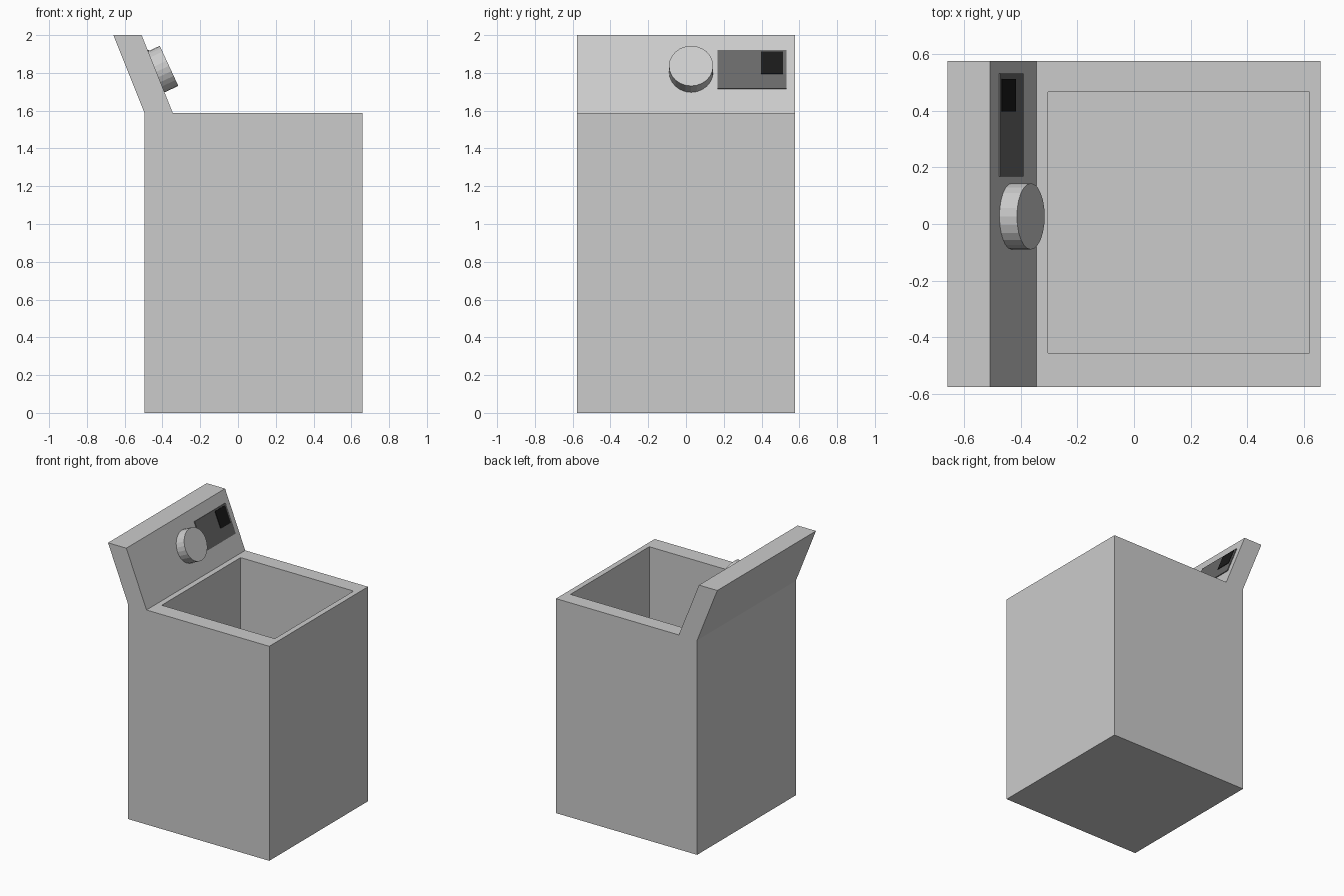
import bpy, bmesh, math
from mathutils import Vector, Matrix

if "Cube" in bpy.data.objects:
    bpy.data.objects.remove(bpy.data.objects["Cube"])


def material(name, v):
    m = bpy.data.materials.new(name)
    m.diffuse_color = (v, v, v, 1)
    m.use_nodes = True
    m.node_tree.nodes["Principled BSDF"].inputs["Base Color"].default_value = m.diffuse_color
    return m


def finish(name, bm, mats=()):
    bmesh.ops.recalc_face_normals(bm, faces=bm.faces)
    me = bpy.data.meshes.new(name)
    bm.to_mesh(me)
    bm.free()
    for m in mats:
        me.materials.append(m)
    ob = bpy.data.objects.new(name, me)
    bpy.context.collection.objects.link(ob)
    return ob


def prism(name, profile, y0, y1, mats=()):
    """Extrude an x/z profile along y."""
    bm = bmesh.new()
    face = bm.faces.new([bm.verts.new((x, y0, z)) for x, z in profile])
    new = bmesh.ops.extrude_face_region(bm, geom=[face])["geom"]
    bmesh.ops.translate(bm, vec=(0, y1 - y0, 0),
                        verts=[g for g in new if isinstance(g, bmesh.types.BMVert)])
    return finish(name, bm, mats)


body_grey = material("body_grey", 0.8)
trim_grey = material("trim_grey", 0.57)
dark = material("display_dark", 0.14)
black = material("screen_black", 0.01)

# Cabinet with darker top trim and open tub, lofted from rectangular rings
OUT = (-0.495, 0.66, -0.577, 0.577)
TUB = (-0.305, 0.62, -0.456, 0.466)
rings = [(OUT, 0), (OUT, 1.515), (OUT, 1.587), (TUB, 1.587), (TUB, 0.15)]
bm = bmesh.new()
loops = [[bm.verts.new((x, y, z)) for x, y in ((a, c), (b, c), (b, d), (a, d))]
         for (a, b, c, d), z in rings]
for k in range(len(loops) - 1):
    for i in range(4):
        j = (i + 1) % 4
        f = bm.faces.new((loops[k][i], loops[k][j], loops[k + 1][j], loops[k + 1][i]))
        f.material_index = 1 if k in (1, 2) else 0
bm.faces.new(loops[0])
bm.faces.new(loops[-1])
finish("cabinet", bm, (body_grey, trim_grey))

# Leaning control panel
BASE, TOP = Vector((-0.345, 1.587)), Vector((-0.51, 2.0))
prism("control_panel", [(-0.495, 1.587), BASE, TOP, (-0.66, 2.0)],
      -0.577, 0.577, (body_grey,))


# Thin plates lying on the sloped panel face
def plate(name, z0, z1, y0, y1, thick, mat):
    n = Vector((0.929, 0.369))
    p = [BASE.lerp(TOP, (z - BASE.y) / (TOP.y - BASE.y)) for z in (z0, z1)]
    prism(name, [p[0] - n * 0.01, p[0] + n * thick, p[1] + n * thick, p[1] - n * 0.01],
          y0, y1, (mat,))


plate("display", 1.715, 1.92, 0.168, 0.532, 0.006, dark)
plate("display_screen", 1.793, 1.91, 0.397, 0.513, 0.01, black)

# Round dial, tilted to face up and forward from the panel
axis = Vector((0.907, 0, 0.42)).normalized()
centre = Vector((-0.365, 0.027, 1.837)) - axis * 0.05
bm = bmesh.new()
bmesh.ops.create_cone(bm, cap_ends=True, segments=24, radius1=0.117, radius2=0.117, depth=0.1,
                      matrix=Matrix.Translation(centre) @ axis.to_track_quat('Z', 'Y').to_matrix().to_4x4())
finish("dial", bm, (body_grey,))
